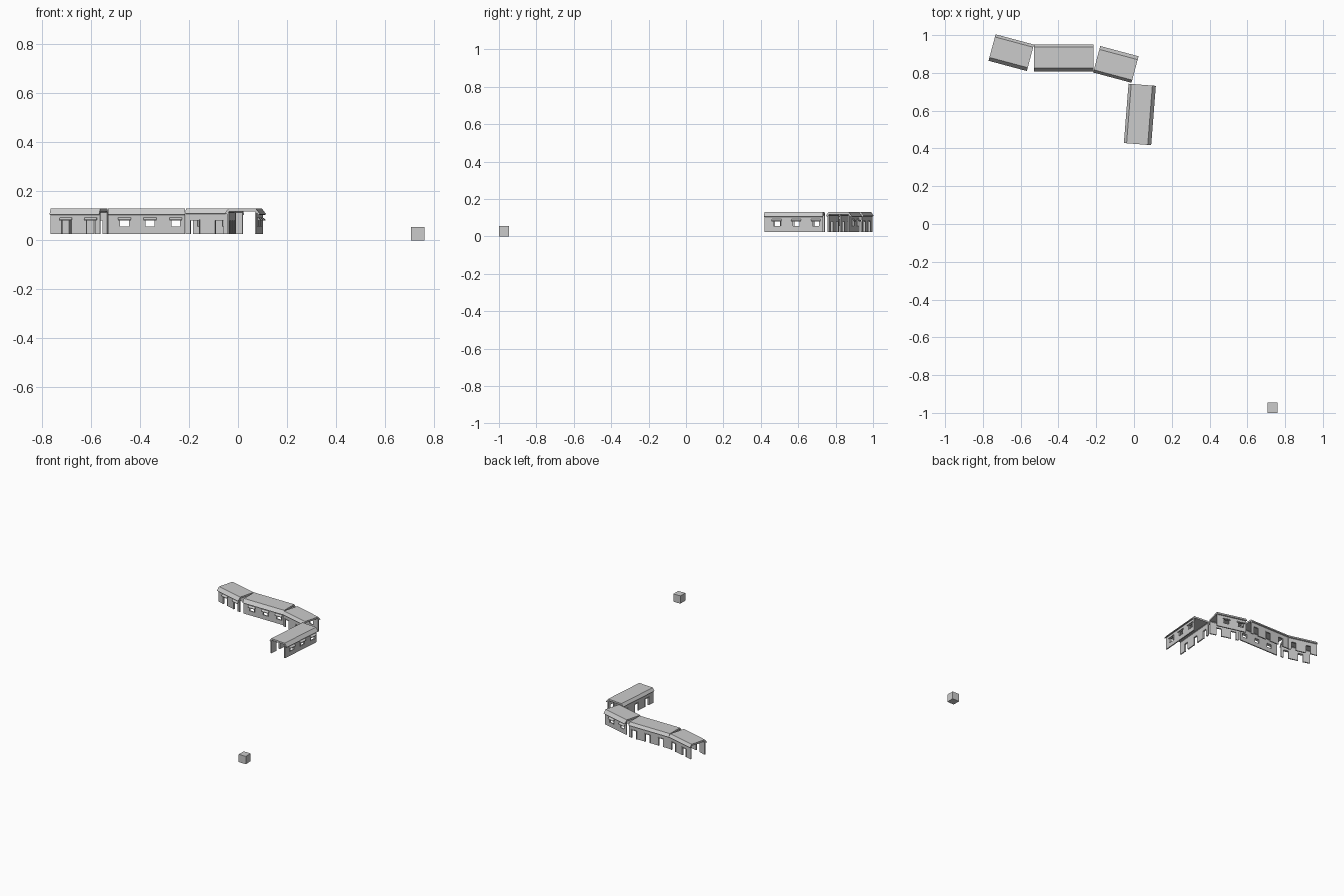
import bpy, bmesh
from math import radians
from mathutils import Matrix, Vector

if "Cube" in bpy.data.objects:
    bpy.data.objects.remove(bpy.data.objects["Cube"])

MOD = 0.105            # length of one wall bay
Z0, Z1 = 0.025, 0.113  # wall bottom and top


def box(bm, x0, x1, y0, y1, z0, z1):
    size = Vector((x1 - x0, y1 - y0, z1 - z0))
    mid = Vector((x0 + x1, y0 + y1, z0 + z1)) / 2
    m = Matrix.Translation(mid) @ Matrix.Diagonal((*size, 1))
    bmesh.ops.create_cube(bm, size=1, matrix=m)


def prism(bm, profile, x0, x1):
    a = [bm.verts.new((x0, y, z)) for y, z in profile]
    f = bm.faces.new(a)
    ext = bmesh.ops.extrude_face_region(bm, geom=[f], use_keep_orig=True)
    vs = [g for g in ext['geom'] if isinstance(g, bmesh.types.BMVert)]
    bmesh.ops.translate(bm, verts=vs, vec=(x1 - x0, 0, 0))


def finish(name, bm, place):
    bmesh.ops.recalc_face_normals(bm, faces=bm.faces)
    me = bpy.data.meshes.new(name)
    bm.to_mesh(me)
    bm.free()
    ob = bpy.data.objects.new(name, me)
    ob.matrix_world = place
    bpy.context.collection.objects.link(ob)


def wall(name, place, length, centres, y_in, y_out, door, awning):
    """Wall with one opening per bay, plus frames and small awnings."""
    w = 0.018
    s = 1 if y_out > y_in else -1
    lo, hi = min(y_in, y_out), max(y_in, y_out)
    bottom, top = (Z0, 0.08) if door else (0.056, 0.084)
    bm, fr = bmesh.new(), bmesh.new()
    edges = [-length / 2] + [c + d for c in centres for d in (-w, w)] + [length / 2]
    for a, b in zip(edges[::2], edges[1::2]):          # piers
        box(bm, a, b, lo, hi, Z0, Z1)
    for c in centres:
        box(bm, c - w, c + w, lo, hi, top, Z1)         # above opening
        if not door:
            box(bm, c - w, c + w, lo, hi, Z0, bottom)  # below opening
        f0, f1 = sorted((y_out, y_out + s * 0.003))
        for side in (-1, 1):                           # jambs
            x0, x1 = sorted((c + side * w, c + side * (w + 0.004)))
            box(fr, x0, x1, f0, f1, bottom, top)
        if awning:
            prism(fr, [(y_out, 0.094), (y_out, 0.084), (y_out + s * 0.012, 0.081),
                       (y_out + s * 0.012, 0.085)], c - 0.026, c + 0.026)
        else:
            box(fr, c - w - 0.004, c + w + 0.004, f0, f1, top, top + 0.004)
    finish(name + "_wall", bm, place)
    finish(name + "_frames", fr, place)


def house(x, y, angle, bays, front_door, back_door=True):
    place = Matrix.Translation((x, y, 0)) @ Matrix.Rotation(radians(angle), 4, 'Z')
    L = bays * MOD
    shift = 0.014
    centres = [(i - (bays - 1) / 2) * MOD + shift for i in range(bays)]
    wall("front", place, L, centres, -0.050, -0.058, front_door, True)
    wall("back", place, L, centres, 0.056, 0.064, back_door, False)
    # roof slab with a broad sloping front eave and a narrow back eave
    bm = bmesh.new()
    prism(bm, [(-0.0725, 0.106), (-0.054, 0.130), (0.058, 0.130), (0.0725, 0.110),
               (0.066, 0.107), (0.054, 0.118), (-0.050, 0.118), (-0.066, 0.104)],
          -L / 2, L / 2)
    finish("roof", bm, place)


# row of open-ended houses
house(-0.650, 0.907, -15, 2, True)
house(-0.373, 0.879, 0, 3, False)
house(-0.096, 0.845, 165, 2, False)
house(0.031, 0.580, 85.5, 3, False)

# lone crate
bm = bmesh.new()
box(bm, 0.706, 0.761, -1.0, -0.945, 0, 0.055)
finish("crate", bm, Matrix.Identity(4))
